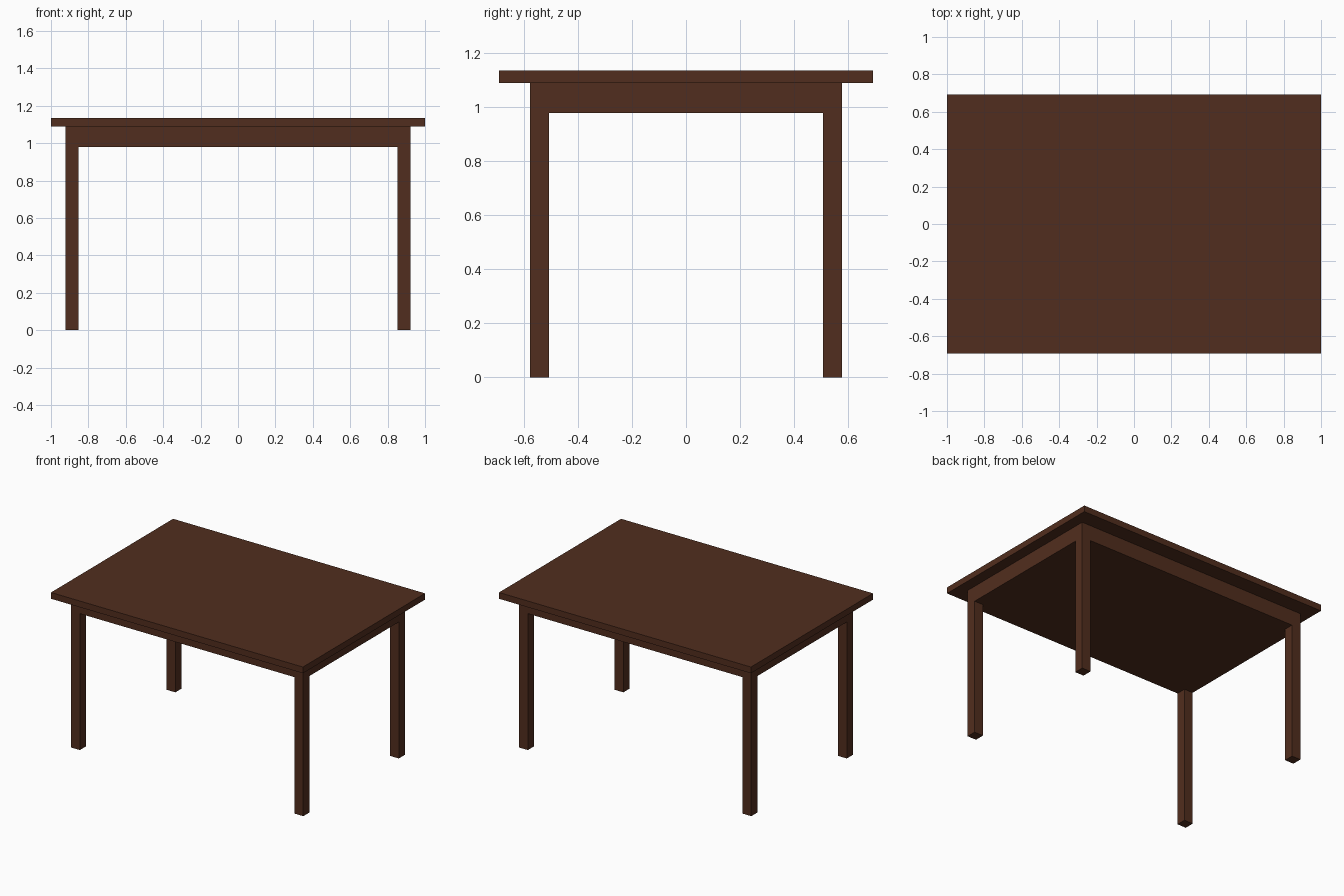
import bpy

if "Cube" in bpy.data.objects:
    bpy.data.objects.remove(bpy.data.objects["Cube"])

wood = bpy.data.materials.new("dark_wood")
wood.diffuse_color = (0.083, 0.027, 0.013, 1)
wood.use_nodes = True
wood.node_tree.nodes["Principled BSDF"].inputs["Base Color"].default_value = wood.diffuse_color


def box(name, x0, x1, y0, y1, z0, z1):
    bpy.ops.mesh.primitive_cube_add(
        size=1, location=((x0 + x1) / 2, (y0 + y1) / 2, (z0 + z1) / 2))
    ob = bpy.context.object
    ob.name = name
    ob.scale = (x1 - x0, y1 - y0, z1 - z0)
    bpy.ops.object.transform_apply(location=False, rotation=False, scale=True)
    ob.data.materials.append(wood)
    return ob


TOP_X, TOP_Y = 1.0, 0.692
FRAME_X, FRAME_Y = 0.922, 0.577
LEG = 0.07
APRON_Z, TOP_Z, HEIGHT = 0.979, 1.09, 1.135

# Overhanging top and the solid apron block below it
box("table_top", -TOP_X, TOP_X, -TOP_Y, TOP_Y, TOP_Z, HEIGHT)
box("apron", -FRAME_X, FRAME_X, -FRAME_Y, FRAME_Y, APRON_Z, TOP_Z)

# Square legs flush with the apron corners
for sy, depth in ((-1, "front"), (1, "back")):
    for sx, side in ((-1, "left"), (1, "right")):
        xs = sorted((sx * FRAME_X, sx * (FRAME_X - LEG)))
        ys = sorted((sy * FRAME_Y, sy * (FRAME_Y - LEG)))
        box(f"{depth}_{side}_leg", *xs, *ys, 0, APRON_Z)
